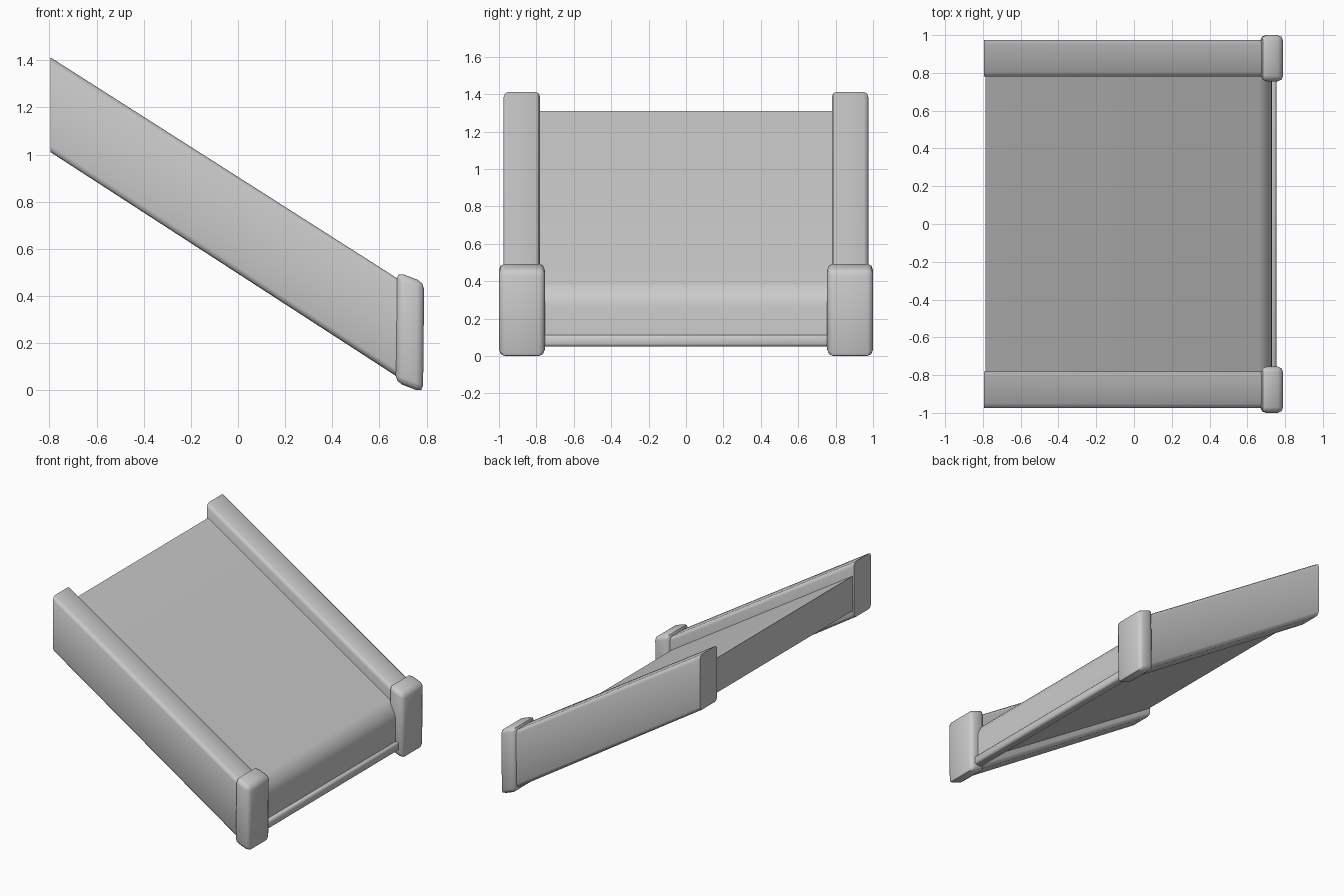
import bpy, bmesh, math

cube = bpy.data.objects.get("Cube")
if cube:
    bpy.data.objects.remove(cube, do_unlink=True)

grey = bpy.data.materials.new("plain_grey")
grey.use_nodes = True
colour = (0.6, 0.6, 0.6, 1)
grey.diffuse_color = colour
grey.node_tree.nodes["Principled BSDF"].inputs["Base Color"].default_value = colour


def prism(name, profile, y0, y1, bevel, pick, segments=2):
    """Extrude an x-z profile along y and round the edges chosen by pick."""
    bm = bmesh.new()
    face = bm.faces.new([bm.verts.new((x, y0, z)) for x, z in profile])
    side = bmesh.ops.extrude_face_region(bm, geom=[face])["geom"]
    moved = [v for v in side if isinstance(v, bmesh.types.BMVert)]
    bmesh.ops.translate(bm, verts=moved, vec=(0, y1 - y0, 0))
    bmesh.ops.recalc_face_normals(bm, faces=bm.faces)
    edges = [e for e in bm.edges if pick(e)]
    bmesh.ops.bevel(bm, geom=edges, offset=bevel, segments=segments,
                    profile=0.5, affect='EDGES', clamp_overlap=True)
    bmesh.ops.recalc_face_normals(bm, faces=bm.faces)
    mesh = bpy.data.meshes.new(name)
    bm.to_mesh(mesh)
    bm.free()
    mesh.materials.append(grey)
    obj = bpy.data.objects.new(name, mesh)
    bpy.context.collection.objects.link(obj)
    bpy.ops.object.select_all(action='DESELECT')
    obj.select_set(True)
    bpy.context.view_layer.objects.active = obj
    bpy.ops.object.shade_smooth_by_angle(angle=math.radians(50))
    return obj


def lengthwise(e):
    return abs(e.verts[0].co.x - e.verts[1].co.x) > 0.5


def every(e):
    return True


def top_front(e):
    return all(v.co.x > 0.5 and v.co.z > 0.2 for v in e.verts)


# Sloping deck with a rounded front top edge
prism("ramp_deck", [(-0.785, 1.06), (0.73, 0.095), (0.73, 0.345), (-0.785, 1.31)],
      -0.8, 0.8, 0.08, top_front, 5)

# Rounded lip across the foot of the deck
prism("front_lip", [(0.69, 0.05), (0.755, 0.05), (0.755, 0.112), (0.69, 0.112)],
      -0.78, 0.78, 0.016, every)

# Side rails and their end posts
rail = [(-0.795, 1.01), (0.71, 0.035), (0.71, 0.453), (-0.795, 1.412)]
post = [(0.668, 0.035), (0.785, -0.01), (0.79, 0.458), (0.674, 0.503)]
for side, s in (("left", 1), ("right", -1)):
    prism("rail_" + side, rail, s * 0.78, s * 0.975, 0.024, lengthwise)
    prism("post_" + side, post, s * 0.755, s * 1.0, 0.03, every)
